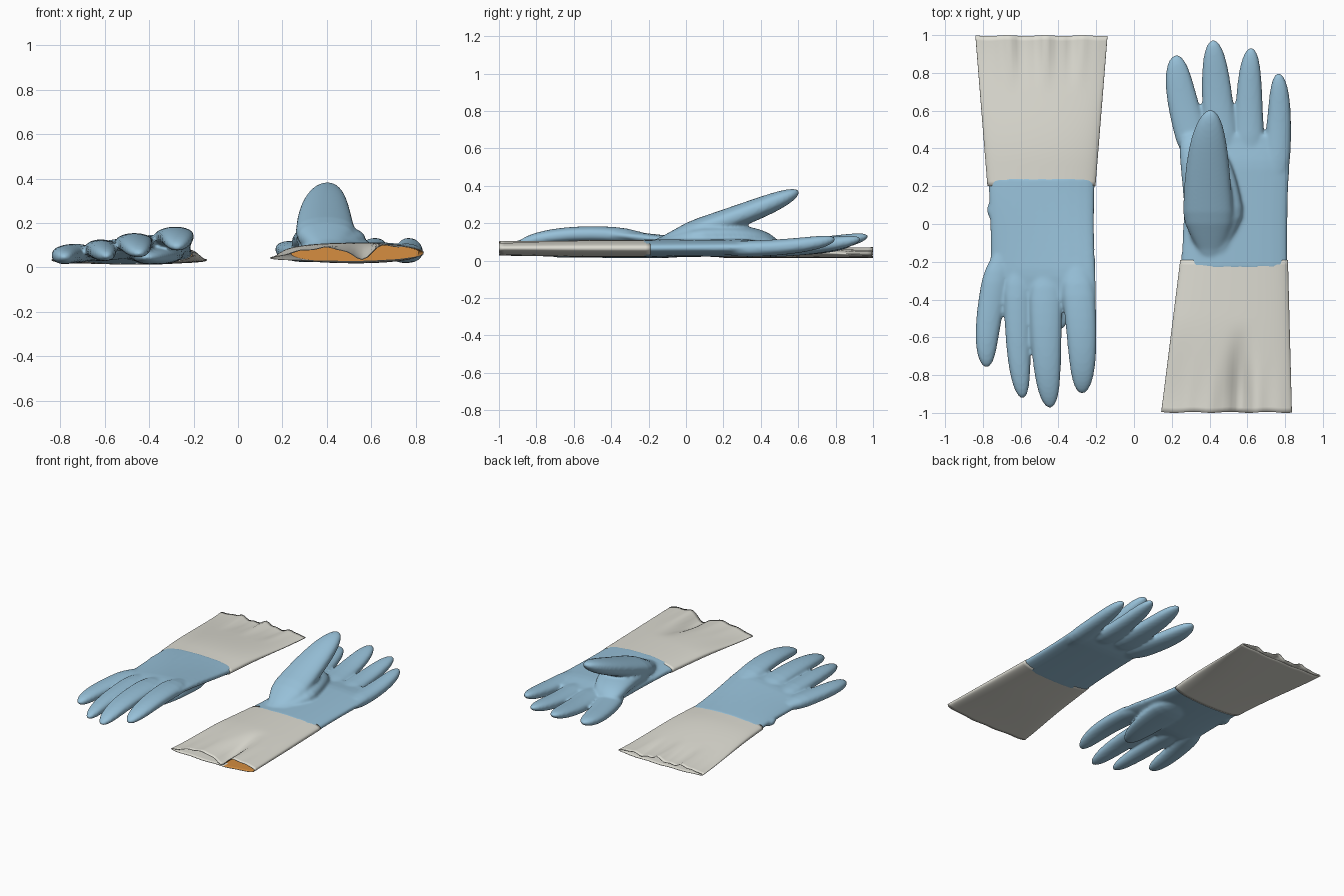
import bpy, bmesh
from math import sin, cos, pi, exp
from mathutils import Vector

cube = bpy.data.objects.get("Cube")
if cube:
    bpy.data.objects.remove(cube, do_unlink=True)


def material(name, rgb):
    m = bpy.data.materials.new(name)
    m.use_nodes = True
    m.diffuse_color = (*rgb, 1)
    m.node_tree.nodes["Principled BSDF"].inputs["Base Color"].default_value = (*rgb, 1)
    return m


BLUE = material("blue_rubber", (0.31, 0.53, 0.69))
CREAM = material("cream_fabric", (0.73, 0.72, 0.65))
ORANGE = material("orange_lining", (0.67, 0.27, 0.05))


def ramp(v, start, end):
    t = min(1, max(0, (v - start) / (end - start)))
    return t * t * (3 - 2 * t)


def ring(centre, width, height, sides=24, tilt=0):
    # flattened round cross-section facing along y
    points = []
    for i in range(sides):
        angle = 2 * pi * i / sides
        side, rise = cos(angle), sin(angle)
        lift = height * rise / max(abs(rise), 0.001) ** 0.2
        points.append(centre + Vector((width * side, 0, lift + tilt * width * side)))
    return points


def skin(bm, rows, caps):
    rings = [[bm.verts.new(p) for p in row] for row in rows]
    n = len(rings[0])
    for a, b in zip(rings, rings[1:]):
        for i in range(n):
            j = (i + 1) % n
            bm.faces.new((a[i], a[j], b[j], b[i]))
    if caps:
        bm.faces.new(rings[0])
        bm.faces.new(rings[-1])


def finger(bm, base, middle, tip, width, height=0.045, taper=0.35):
    # tube along a curve through three points, swelling from the palm to a blunt tip
    base, middle, tip = Vector(base), Vector(middle), Vector(tip)
    rows = []
    steps = 20
    for i in range(steps + 1):
        t = 0.998 * sin(pi / 2 * i / steps)
        centre = base * (1 - t) * (1 - 2 * t) + middle * 4 * t * (1 - t) + tip * t * (2 * t - 1)
        cap = (1 - t ** 9) ** 0.5 * (0.4 + 0.6 * ramp(t, 0, 0.3))
        rows.append(ring(centre, width * (1 - taper * t * t) * cap,
                         height * (1 - taper / 2 * t * t) * cap))
    skin(bm, rows, True)


def palm(bm, wrist, knuckles, tilt):
    # flat body with a slight waist, leaning sideways towards the knuckles
    wrist, knuckles = Vector(wrist), Vector(knuckles)
    steps = 16
    rows = []
    for i in range(steps + 1):
        t = i / steps
        thin = 1 - 0.4 * ramp(t, 0.75, 1)
        rows.append(ring(wrist.lerp(knuckles, t), 0.285 - 0.008 * sin(pi * t),
                         0.047 * thin, tilt=tilt * ramp(t, 0, 1)))
    skin(bm, rows, True)


def finish(name, bm, mats):
    bmesh.ops.recalc_face_normals(bm, faces=bm.faces)
    mesh = bpy.data.meshes.new(name)
    bm.to_mesh(mesh)
    bm.free()
    for m in mats:
        mesh.materials.append(m)
    for p in mesh.polygons:
        p.use_smooth = True
    ob = bpy.data.objects.new(name, mesh)
    bpy.context.collection.objects.link(ob)
    return ob


def hand(name, body, fingers):
    # overlapping palm and fingers fused into one soft skin
    bm = bmesh.new()
    palm(bm, *body)
    for shape in fingers:
        finger(bm, *shape)
    ob = finish(name, bm, [BLUE])
    fuse = ob.modifiers.new("fuse", "REMESH")
    fuse.mode = "VOXEL"
    fuse.voxel_size = 0.009
    fuse.use_smooth_shade = True
    soft = ob.modifiers.new("soften", "SMOOTH")
    soft.factor = 0.5
    soft.iterations = 9


def cuff(name, wrist, hem, wrist_width, hem_width, shape, lined_from):
    # shape gives the bottom and top height across the cuff
    wrist, hem = Vector(wrist), Vector(hem)
    steps = 30
    rows = []
    for j in range(steps + 1):
        t = j / steps
        width = wrist_width + (hem_width - wrist_width) * t
        row = []
        for p in ring(Vector(), width, 1, sides=96):
            u = p.x / width
            bottom, top = shape(u, t)
            wobble = 0.003 * sin(11 * u + 1) * t ** 6
            height = (bottom + top) / 2 + (top - bottom) / 2 * p.z
            row.append(wrist.lerp(hem, t) + Vector((p.x, wobble, height)))
        rows.append(row)
    bm = bmesh.new()
    skin(bm, rows, False)
    # the open side shows the lining, the closed side stays fabric
    for f in bm.faces:
        f.material_index = int(f.calc_center_median().x > lined_from)
    ob = finish(name, bm, [CREAM, CREAM, ORANGE])
    wall = ob.modifiers.new("wall", "SOLIDIFY")
    wall.thickness = 0.004
    wall.offset = -1
    wall.material_offset = 1
    # lining closing the far end of the opening
    bm = bmesh.new()
    bm.faces.new([bm.verts.new(p) for p in rows[3]])
    finish(name + "_lining_end", bm, [ORANGE])


# Left glove: palm up, thumb raised; thumb, web, then index to little finger
hand("left_glove_hand", ((0.53, -0.24, 0.065), (0.55, 0.47, 0.07), 0), [
    ((0.41, -0.2, 0.07), (0.39, 0.22, 0.215), (0.405, 0.605, 0.365), 0.14, 0.07, 0.48),
    ((0.44, -0.15, 0.09), (0.4, 0.22, 0.13), (0.32, 0.5, 0.08), 0.16, 0.065),
    ((0.4, 0.2, 0.07), (0.275, 0.58, 0.07), (0.225, 0.895, 0.095), 0.095),
    ((0.48, 0.25, 0.07), (0.445, 0.62, 0.075), (0.42, 0.975, 0.13), 0.092),
    ((0.62, 0.25, 0.065), (0.61, 0.6, 0.07), (0.62, 0.935, 0.115), 0.08),
    ((0.73, 0.1, 0.065), (0.765, 0.48, 0.07), (0.765, 0.8, 0.115), 0.073),
])

# Right glove: palm down, thumb tucked beneath; thumb, side crease, index to little
hand("right_glove_hand", ((-0.49, 0.25, 0.06), (-0.48, -0.4, 0.1), 0.14), [
    ((-0.38, 0.15, 0.065), (-0.37, -0.22, 0.055), (-0.41, -0.57, 0.045), 0.13, 0.045, 0.5),
    ((-0.72, 0.15, 0.055), (-0.75, 0.065, 0.055), (-0.71, 0, 0.06), 0.03, 0.025),
    ((-0.32, -0.1, 0.1), (-0.28, -0.54, 0.14), (-0.275, -0.9, 0.09), 0.09),
    ((-0.46, -0.1, 0.085), (-0.465, -0.58, 0.11), (-0.445, -0.975, 0.06), 0.09),
    ((-0.61, -0.1, 0.075), (-0.615, -0.55, 0.08), (-0.59, -0.925, 0.05), 0.075),
    ((-0.67, -0.05, 0.065), (-0.76, -0.45, 0.06), (-0.78, -0.76, 0.045), 0.077),
])


# Cuffs: one half open beside a deep fold, the other pressed flat
def folded(u, t):
    close = ramp(t, 0.35, 1)
    top = 0.09 + 0.016 * ramp(u, 0.2, 0.5) - 0.03 * ramp(-u, 0.4, 1)
    fold = 0.052 * exp(-((u - 0.17) / 0.16) ** 2) * ramp(t, 0.4, 0.9)
    ripple = 0.006 * sin(17 * u) * (1 - u * u) * ramp(t, 0.6, 1)
    return 0.019 + 0.007 * close, 0.111 + (top - 0.111) * close - fold + ripple


def pressed(u, t):
    close = ramp(t, 0.15, 1)
    ripple = (0.012 * sin(10 * u + 0.6) + 0.007 * sin(23 * u)) * (1 - u * u) * ramp(t, 0.6, 1)
    return 0.014, 0.106 - 0.053 * close + ripple


cuff("left_glove_cuff", (0.53, -0.19, 0), (0.49, -0.997, 0), 0.285, 0.346, folded, 0.57)
cuff("right_glove_cuff", (-0.49, 0.2, 0), (-0.49, 0.997, 0), 0.286, 0.35, pressed, 0)
